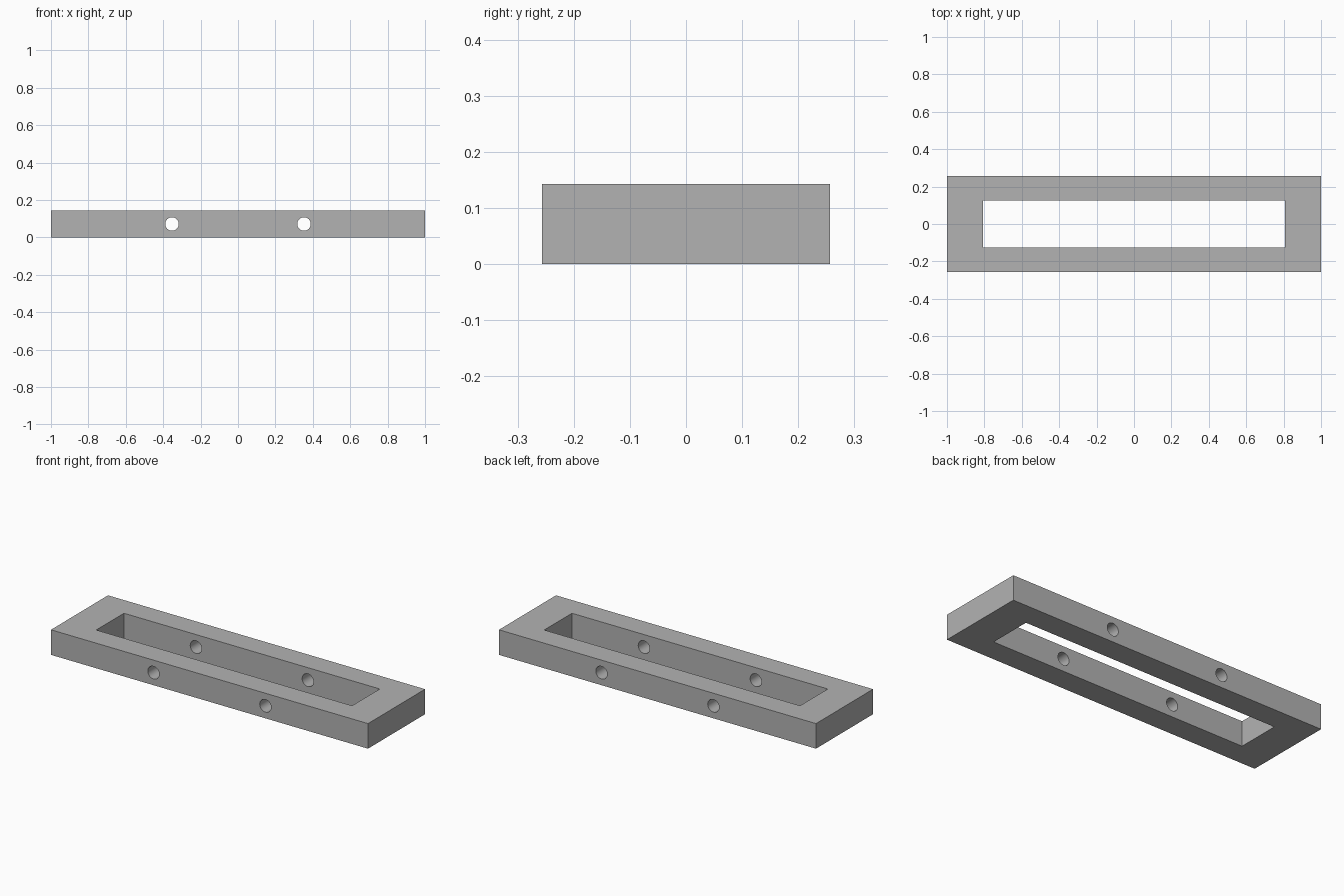
import bpy
import math

LENGTH, DEPTH, HEIGHT = 2.0, 0.514, 0.143
SLOT_LENGTH, SLOT_DEPTH = 1.614, 0.25
HOLE_X, HOLE_RADIUS = 0.353, 0.036

cube = bpy.data.objects.get("Cube")
if cube:
    bpy.data.objects.remove(cube, do_unlink=True)

grey = bpy.data.materials.new("plain grey")
grey.use_nodes = True
colour = (0.45, 0.45, 0.45, 1)
grey.diffuse_color = colour
grey.node_tree.nodes["Principled BSDF"].inputs["Base Color"].default_value = colour


def finish(name):
    obj = bpy.context.object
    obj.name = name
    obj.data.materials.append(grey)
    bpy.ops.object.transform_apply(location=False, rotation=True, scale=True)
    return obj


def block(name, size):
    bpy.ops.mesh.primitive_cube_add(size=1, location=(0, 0, HEIGHT / 2))
    bpy.context.object.scale = size
    return finish(name)


def cut(target, cutter):
    cutter.hide_render = True
    mod = target.modifiers.new(cutter.name, "BOOLEAN")
    mod.operation = "DIFFERENCE"
    mod.solver = "EXACT"
    mod.object = cutter
    bpy.context.view_layer.objects.active = target
    bpy.ops.object.modifier_apply(modifier=mod.name)
    bpy.data.objects.remove(cutter, do_unlink=True)


# Rectangular frame with a long slot through its height
frame = block("frame", (LENGTH, DEPTH, HEIGHT))
cut(frame, block("slot_cutter", (SLOT_LENGTH, SLOT_DEPTH, HEIGHT * 2)))

# Two round holes through the front and back rails
for side, sign in (("left", 1), ("right", -1)):
    bpy.ops.mesh.primitive_cylinder_add(
        vertices=48, radius=HOLE_RADIUS, depth=DEPTH * 2,
        location=(sign * HOLE_X, 0, HEIGHT / 2), rotation=(math.pi / 2, 0, 0))
    cut(frame, finish(side + "_hole_cutter"))

# Smooth bores, crisp box edges
bpy.ops.object.select_all(action="DESELECT")
frame.select_set(True)
bpy.context.view_layer.objects.active = frame
bpy.ops.object.shade_smooth_by_angle(angle=math.radians(30))
